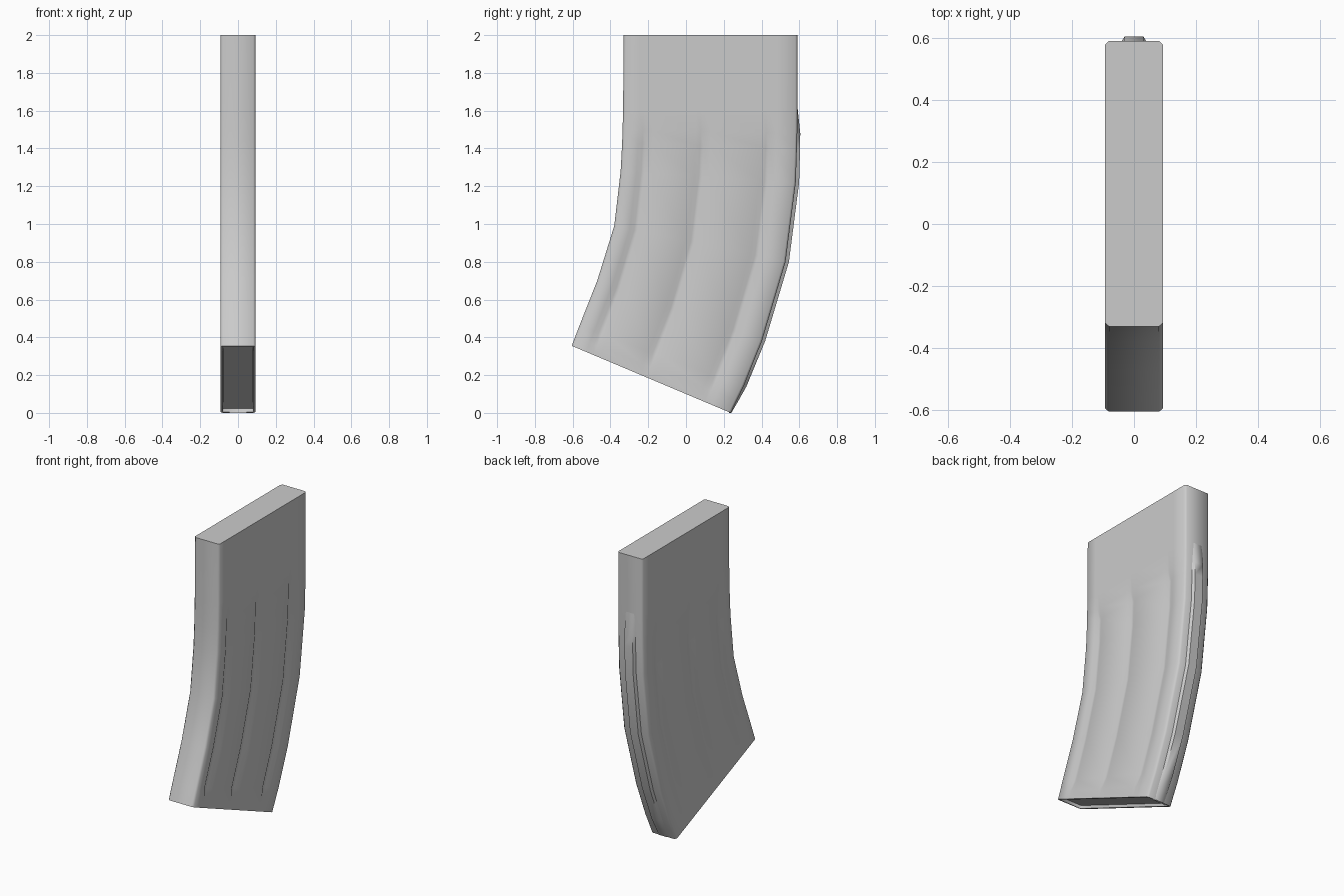
import bpy, bmesh
from mathutils import Vector

if "Cube" in bpy.data.objects:
    bpy.data.objects.remove(bpy.data.objects["Cube"])

HALF = 0.093      # half thickness
CH = 0.012        # corner chamfer
DEPTH = 0.014     # groove depth

# stations down the curve: front (y, z), rear (y, z), groove strength, spine height
STATIONS = [
    ((-.330, 2.00), (.590, 2.000), 0, 0),
    ((-.333, 1.60), (.590, 1.620), 0, 0),
    ((-.336, 1.50), (.589, 1.480), 0, .016),
    ((-.338, 1.43), (.587, 1.400), 1, .017),
    ((-.346, 1.28), (.581, 1.220), 1, .018),
    ((-.380, 0.99), (.527, 0.800), 1, .018),
    ((-.470, 0.70), (.402, 0.380), 1, .017),
    ((-.565, 0.46), (.305, 0.140), 1, .015),
    ((-.588, 0.40), (.268, 0.065), 0, .010),
    ((-.605, 0.355), (.237, 0.000), 0, .003),
]


def finish(bm, name):
    bmesh.ops.recalc_face_normals(bm, faces=bm.faces)
    me = bpy.data.meshes.new(name)
    bm.to_mesh(me)
    bm.free()
    ob = bpy.data.objects.new(name, me)
    bpy.context.collection.objects.link(ob)
    bpy.ops.object.select_all(action='DESELECT')
    ob.select_set(True)
    bpy.context.view_layer.objects.active = ob
    bpy.ops.object.shade_smooth_by_angle(angle=0.9)
    return ob


def loft(rings):
    bm = bmesh.new()
    loops = [[bm.verts.new(p) for p in r] for r in rings]
    n = len(loops[0])
    for a, b in zip(loops, loops[1:]):
        for i in range(n):
            j = (i + 1) % n
            bm.faces.new((a[i], a[j], b[j], b[i]))
    bm.faces.new(loops[0])
    bottom = bm.faces.new(loops[-1])
    return bm, bottom


# side section: (fraction front to rear, groove depth factor)
side = [(CH, 0)]
for c in (.125, .455, .83):
    side += [(c - .035, 0), (c - .008, 1), (c + .012, 1), (c + .05, 0)]
side.append((1 - CH, 0))

# curved magazine body with three grooves on each side and a recessed bottom
rings = []
for f, r, g, _ in STATIONS:
    f, r = Vector((0, *f)), Vector((0, *r))
    half = [(0, HALF - CH)]
    half += [(u, HALF - DEPTH * d * g) for u, d in side]
    half += [(1, HALF - CH)]
    ring = [f.lerp(r, u) + Vector((x, 0, 0)) for u, x in half]
    ring += [f.lerp(r, u) - Vector((x, 0, 0)) for u, x in reversed(half)]
    rings.append(ring)
bm, bottom = loft(rings)
bmesh.ops.recalc_face_normals(bm, faces=bm.faces)
bmesh.ops.inset_region(bm, faces=[bottom], thickness=.012)
bmesh.ops.inset_region(bm, faces=[bottom], thickness=.003, depth=-.018)
finish(bm, "magazine_body")

# trapezoid spine along the rear edge
rings = []
for (_, f), (_, r), _, h in [(s[0], s[1], s[2], s[3]) for s in STATIONS[1:]]:
    y = next(s[1][0] for s in STATIONS if s[1][1] == r)
    rings.append([(-.046, y - .01, r), (-.03, y + h, r),
                  (.03, y + h, r), (.046, y - .01, r)])
bm, _ = loft(rings)
finish(bm, "rear_spine")
